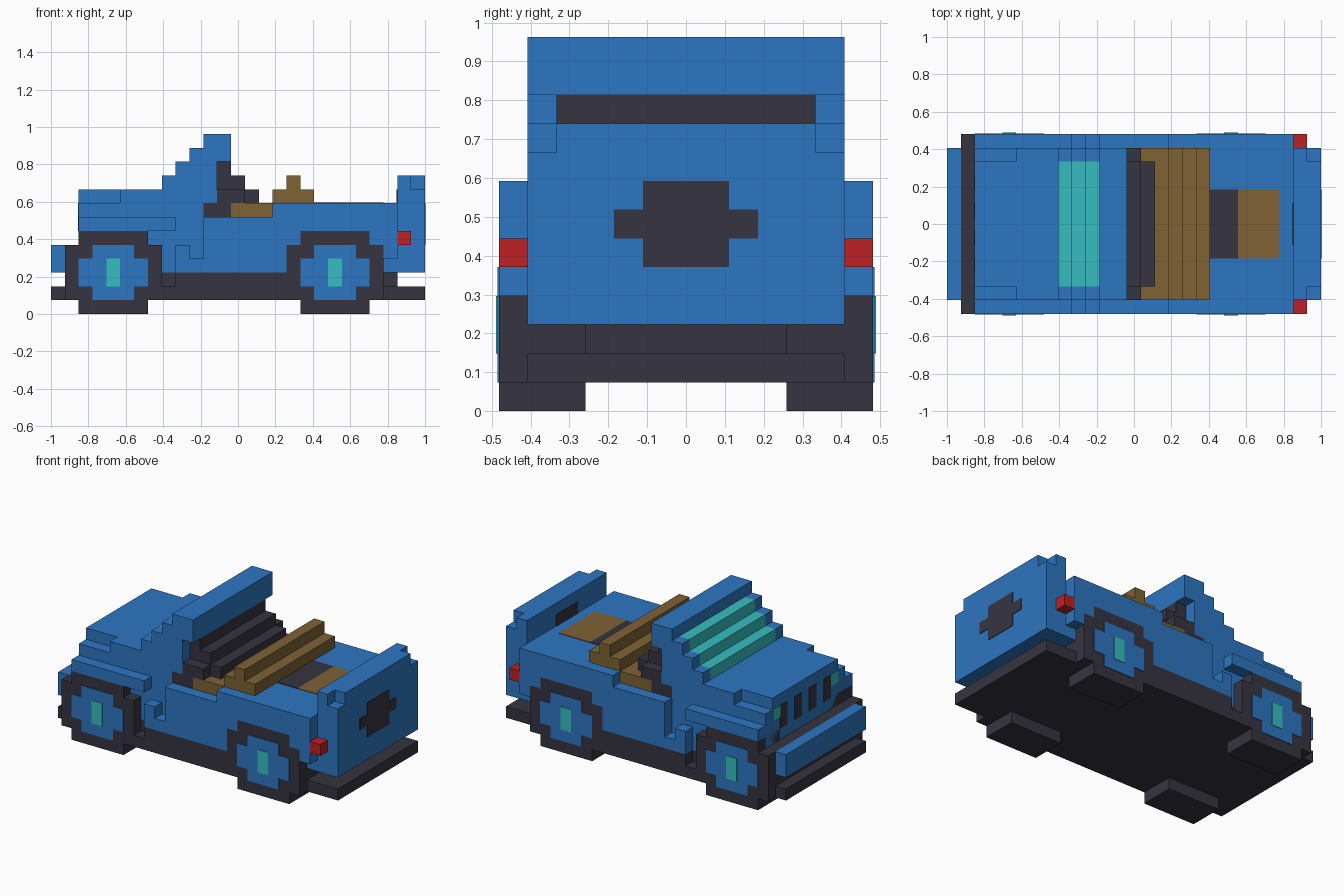
import bpy, bmesh

cube = bpy.data.objects.get("Cube")
if cube:
    bpy.data.objects.remove(cube, do_unlink=True)

U = 2 / 27      # one block
T = 0.05        # painted plate thickness, in blocks


def linear(c):
    c /= 255
    return c / 12.92 if c <= 0.04045 else ((c + 0.055) / 1.055) ** 2.4


def material(name, rgb):
    m = bpy.data.materials.new(name)
    col = [linear(c) for c in rgb] + [1]
    m.diffuse_color = col
    m.use_nodes = True
    m.node_tree.nodes["Principled BSDF"].inputs["Base Color"].default_value = col
    return m


BLUE = material("body blue", (45, 118, 194))
DARK = material("charcoal", (54, 52, 64))
BROWN = material("seat brown", (126, 98, 52))
TEAL = material("glass teal", (54, 190, 192))
RED = material("lamp red", (190, 33, 36))


def part(name, mat, prisms, mirror=False):
    """Each prism is (outline in x and z, y start, y end), measured in blocks."""
    bm = bmesh.new()
    sides = (False, True) if mirror else (False,)
    for outline, y0, y1 in prisms:
        for flip in sides:
            ys = (13 - y0, 13 - y1) if flip else (y0, y1)
            rings = [[bm.verts.new(((x - 13.5) * U, (y - 6.5) * U, z * U))
                      for x, z in outline] for y in ys]
            bm.faces.new(rings[0])
            bm.faces.new(rings[1][::-1])
            n = len(outline)
            for i in range(n):
                j = (i + 1) % n
                bm.faces.new((rings[0][i], rings[1][i], rings[1][j], rings[0][j]))
    bmesh.ops.recalc_face_normals(bm, faces=bm.faces)
    me = bpy.data.meshes.new(name)
    bm.to_mesh(me)
    bm.free()
    me.materials.append(mat)
    ob = bpy.data.objects.new(name, me)
    bpy.context.collection.objects.link(ob)
    return ob


def box(x0, x1, y0, y1, z0, z1):
    return ([(x0, z0), (x1, z0), (x1, z1), (x0, z1)], y0, y1)


def cross(cx, cz, rx, rz, nx, nz):
    """Plus-shaped outline: half sizes rx, rz with corner notches nx, nz."""
    q = [(rx, rz - nz), (rx - nx, rz - nz), (rx - nx, rz)]
    pts = q + [(-x, z) for x, z in q[::-1]]
    pts += [(-x, -z) for x, z in q] + [(x, -z) for x, z in q[::-1]]
    return [(cx + x, cz + z) for x, z in pts]


# Chassis, bumpers and sills
part("base_plate", DARK, [box(0, 27, 1, 12, 1, 2)])
part("chassis", DARK, [box(2, 25, 3, 10, 2, 3), box(8, 17, 1, 12, 2, 3)])
part("front_crossbar", DARK, [box(1, 2, 0, 13, 1, 5)])
part("front_bumper", BLUE, [box(0, 1, 1, 12, 3, 5)])
part("sill", DARK, [([(8, 1), (17, 1), (17, 3), (9, 3), (9, 2), (8, 2)], 0, 1)], True)

# Wheels
for name, cx in (("front", 4.5), ("rear", 20.5)):
    part(name + "_tyres", DARK, [(cross(cx, 3, 3.5, 3, 1, 1), 0, 3)], True)
    part(name + "_hubs", BLUE, [(cross(cx, 3, 2.5, 2, 1, 1), -T, 0.5)], True)
    part(name + "_hub_caps", TEAL, [box(cx - .5, cx + .5, -2 * T, 0.5, 2, 4)], True)

# Body core, hood and side panels
part("body", BLUE, [box(2, 11, 1, 12, 3, 8), box(11, 16, 1, 12, 3, 7),
                    box(16, 25, 1, 12, 3, 8)])
part("hood", BLUE, [box(2, 5, 2, 11, 8, 9), box(5, 9, 1, 12, 8, 9)])
part("front_fender", BLUE, [box(2, 9, 0, 1, 6, 7)], True)
part("side_panel", BLUE, [([
    (9, 3), (17, 3), (17, 5), (18, 5), (18, 6), (23, 6), (23, 5), (24, 5),
    (24, 4), (25, 4), (25, 8), (16, 8), (16, 7), (11, 7), (11, 4), (10, 4),
    (10, 5), (9, 5)], 0, 1)], True)

# Grille slots and headlamps
part("grille_slots", DARK, [box(2 - T, 2.5, y, y + 1, 6, 8) for y in (3, 5, 7, 9)])
part("headlamps", TEAL, [box(2 - T, 2.5, 2, 3, 7, 8)], True)

# Windscreen
steps = [(8, 10), (9, 10), (9, 11), (10, 11), (10, 12), (11, 12)]
part("windscreen_glass", TEAL, [([(8, 9)] + steps + [(11, 9)], 2, 11)])
part("windscreen_pillar", BLUE, [([(8, 8)] + steps + [(12, 12), (12, 8)], 1, 2)], True)
part("windscreen_header", BLUE, [box(11, 13, 1, 12, 11, 13)])

# Dashboard and seat
part("dashboard", DARK, [
    ([(12, 8), (12, 11), (13, 11), (13, 10), (14, 10), (14, 9), (15, 9), (15, 8)], 2, 11),
    box(11, 13, 1, 12, 7, 8), box(12, 14, 1, 12, 8, 9)])
part("seat", BROWN, [
    box(13, 16, 1, 12, 7, 8),
    ([(16, 8), (19, 8), (19, 9), (18, 9), (18, 10), (17, 10), (17, 9), (16, 9)], 1, 12)])

# Rear deck patches
part("deck_dark_patch", DARK, [box(19, 21, 4, 9, 7.5, 8 + T)])
part("deck_brown_patch", BROWN, [box(21, 24, 4, 9, 7.5, 8 + T)])

# Tailgate with spare wheel marking and lamps
part("tailgate", BLUE, [box(25, 26, 1, 12, 3, 10), box(26, 27, 1, 12, 3, 9),
                        box(26, 27, 2, 11, 9, 10)])
part("spare_wheel_plate", DARK, [box(26.5, 27 + T, 5, 8, 5, 8),
                                 box(26.5, 27 + T, 4, 9, 6, 7)])
part("tailgate_inner_plate", DARK, [box(25 - T, 25.5, 5, 8, 8, 9)])
part("tail_lamp", RED, [box(25, 26, 0, 1, 5, 6)], True)
